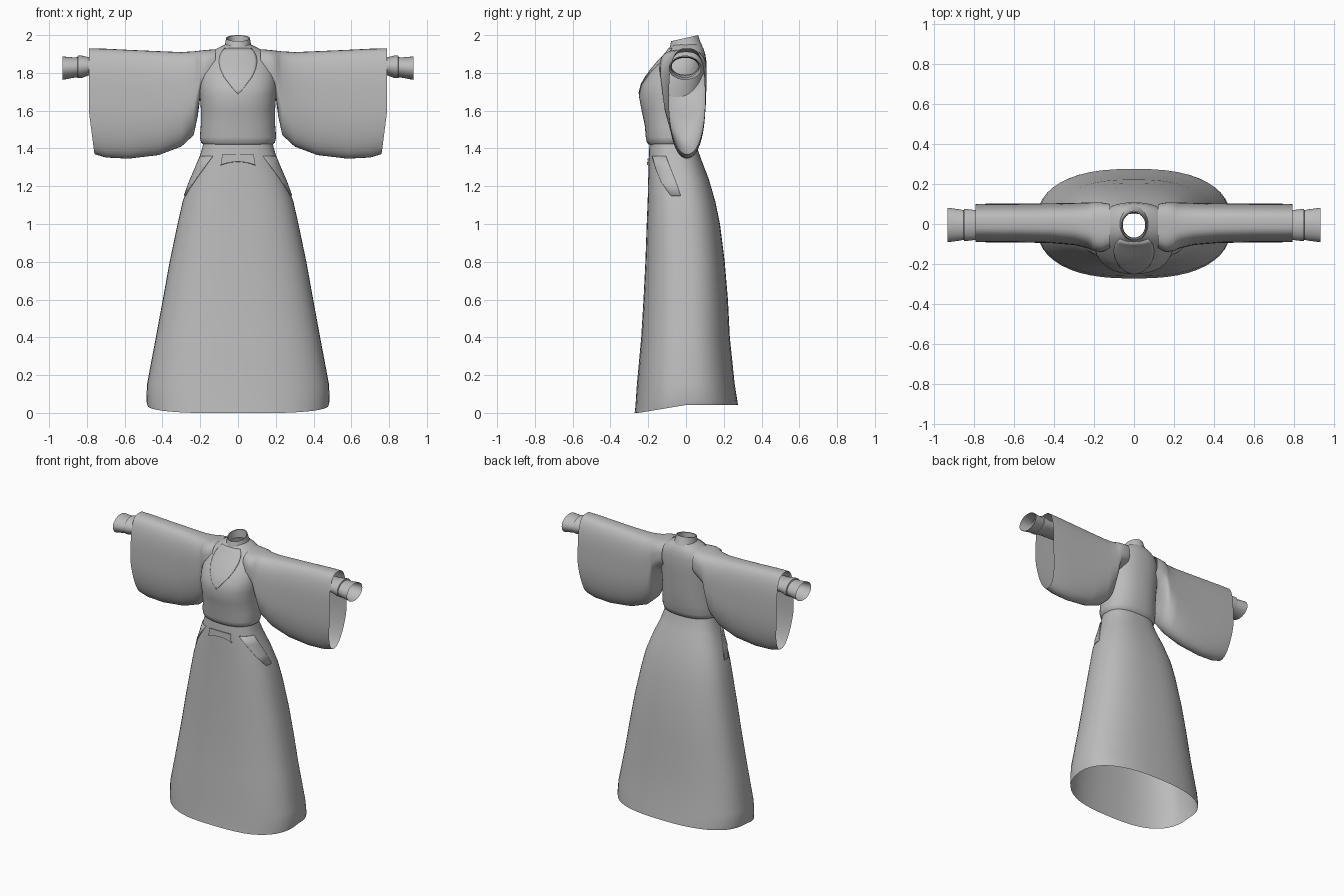
import bpy, bmesh, math

if "Cube" in bpy.data.objects:
    bpy.data.objects.remove(bpy.data.objects["Cube"])

cloth = bpy.data.materials.new("grey_cloth")
cloth.diffuse_color = (0.5, 0.5, 0.5, 1)
cloth.use_nodes = True
cloth.node_tree.nodes["Principled BSDF"].inputs["Base Color"].default_value = cloth.diffuse_color

# rows: height, half width, front y, back y
SKIRT = [(0.0, .48, -.272, .275), (.03, .485, -.268, .272), (.15, .482, -.26, .258),
         (.4, .435, -.237, .232), (.6, .398, -.225, .222), (.8, .362, -.215, .205),
         (1.0, .32, -.208, .18), (1.12, .293, -.203, .155), (1.24, .25, -.2, .12),
         (1.33, .212, -.198, .085), (1.40, .19, -.195, .06), (1.45, .18, -.19, .05)]
TORSO = [(1.42, .18, -.195, .05), (1.43, .195, -.207, .065), (1.46, .202, -.213, .075),
         (1.52, .197, -.218, .085), (1.6, .196, -.235, .095), (1.68, .202, -.25, .10),
         (1.74, .205, -.235, .105), (1.8, .20, -.2, .108), (1.86, .185, -.148, .108),
         (1.9, .16, -.11, .102), (1.93, .11, -.088, .092), (1.95, .068, -.07, .075)]
# sleeve rows: x, top z, bottom z, front y, back y
SLEEVE = [(.12, 1.925, 1.74, -.12, .10), (.16, 1.922, 1.71, -.14, .107), (.2, 1.918, 1.67, -.135, .108),
          (.213, 1.916, 1.57, -.128, .108), (.235, 1.914, 1.47, -.12, .107), (.3, 1.91, 1.41, -.105, .105),
          (.42, 1.915, 1.365, -.095, .103), (.58, 1.922, 1.346, -.092, .102),
          (.7, 1.928, 1.352, -.092, .102), (.79, 1.93, 1.37, -.09, .10)]
SIDES = 48


def spow(v, n):
    return math.copysign(abs(v) ** (2 / n), v)


def finish(name, verts, faces, angle=50):
    mesh = bpy.data.meshes.new(name)
    mesh.from_pydata(verts, [], faces)
    bm = bmesh.new()
    bm.from_mesh(mesh)
    bmesh.ops.recalc_face_normals(bm, faces=bm.faces)
    bm.to_mesh(mesh)
    bm.free()
    mesh.materials.append(cloth)
    obj = bpy.data.objects.new(name, mesh)
    bpy.context.collection.objects.link(obj)
    bpy.ops.object.select_all(action='DESELECT')
    obj.select_set(True)
    bpy.context.view_layer.objects.active = obj
    bpy.ops.object.shade_smooth_by_angle(angle=math.radians(angle))
    return obj


def loft(name, rings, closed=True):
    n = len(rings[0])
    faces = [(r * n + i, r * n + (i + 1) % n, (r + 1) * n + (i + 1) % n, (r + 1) * n + i)
             for r in range(len(rings) - 1) for i in range(n if closed else n - 1)]
    return finish(name, [p for ring in rings for p in ring], faces)


def row_at(rows, z):
    for a, b in zip(rows, rows[1:]):
        if a[0] <= z <= b[0]:
            t = (z - a[0]) / (b[0] - a[0])
            return [u + (v - u) * t for u, v in zip(a, b)]
    return rows[-1]


def body_point(row, ang, n, off=0.0):
    z, rx, yf, yb = row
    y = (yf + yb) / 2 + ((yb - yf) / 2 + off) * spow(math.sin(ang), n)
    return ((rx + off) * spow(math.cos(ang), n), y, z)


def angles():
    return [2 * math.pi * i / SIDES for i in range(SIDES)]


def drape(name, rows, n, strips, off, thick=.008):
    """Thin plate following a lofted surface; strips are (z, start angle, end angle)."""
    rings = [[body_point(row_at(rows, z), a + (b - a) * i / 12, n, off) for i in range(13)]
             for z, a, b in strips]
    obj = loft(name, rings, closed=False)
    mod = obj.modifiers.new("thickness", 'SOLIDIFY')
    mod.thickness = thick
    mod.offset = 0
    return obj


# skirt, with the hem raised towards the back
def hem(p):
    t = min(1, max(0, (p[1] + .25) / .25))
    return (p[0], p[1], p[2] + .042 * t * max(0, 1 - p[2] / .15))


loft("skirt", [[hem(body_point(r, a, 2.5)) for a in angles()] for r in SKIRT])

# bodice
loft("bodice", [[body_point(r, a, 2.3) for a in angles()] for r in TORSO])


# neckline panel on the chest
def front_span(z, x):
    a = math.acos((x / row_at(TORSO, z)[1]) ** (2.3 / 2))
    return (z, -math.pi + a, -a)


drape("neckline_panel", TORSO, 2.3,
      [front_span(z, x) for z, x in [(1.69, .003), (1.71, .022), (1.74, .045), (1.78, .075), (1.82, .093),
                                     (1.86, .1), (1.89, .095), (1.91, .085), (1.93, .07)]], .002, .006)

# standing collar, tilted forward
collar = []
for rx, yf, yb, zf, zb in [(.078, -.092, .088, 1.915, 1.94), (.068, -.084, .076, 1.945, 1.965),
                           (.063, -.078, .064, 1.968, 2.0), (.058, -.072, .058, 1.967, 1.998),
                           (.056, -.068, .056, 1.92, 1.94)]:
    collar.append([(rx * math.cos(a), (yf + yb) / 2 + (yb - yf) / 2 * math.sin(a),
                    (zf + zb) / 2 + (zb - zf) / 2 * math.sin(a)) for a in angles()])
loft("collar", collar)

# waist knot: arched plate on the skirt front
knot, N = [], 12
for i in range(N + 1):
    x = -.092 + .184 * i / N
    arch = 1 - (x / .092) ** 2
    w = 1 - .12 * abs(x) / .092
    knot.append([(x * .9, -.194, 1.368), (x * .9, -.204, 1.37), (x, -.206, 1.312 + .018 * arch),
                 (x, -.194, 1.31 + .018 * arch)])
loft("waist_knot", knot)

for side, label in ((1, "left"), (-1, "right")):
    # hanging sleeve, narrower towards the bottom
    rings = []
    for x, zt, zb, yf, yb in SLEEVE:
        ring = []
        for a in angles():
            n = 3.0 if math.sin(a) > 0 else 2.15
            zc = zt - min(.29, (zt - zb) / 2)
            z = zc + (zt - zc if math.sin(a) > 0 else zc - zb) * spow(math.sin(a), n)
            y = (yf + yb) / 2 + (yb - yf) / 2 * spow(math.cos(a), n)
            cut = .03 * max(0, (1.6 - z) / .23) if x > .75 else 0
            ring.append((side * (x - cut), y, z))
        rings.append(ring)
    loft(label + "_sleeve", rings)

    # layered wrist cuff, open at the end
    rings = [[(side * x, -.005 + ry * math.cos(a), zc + rz * math.sin(a)) for a in angles()]
             for x, ry, rz, zc in [(.6, .07, .045, 1.835), (.79, .074, .048, 1.835), (.83, .079, .06, 1.832),
                                   (.848, .08, .06, 1.832), (.85, .074, .053, 1.83),
                                   (.87, .078, .054, 1.828), (.93, .086, .062, 1.825)]]
    loft(label + "_cuff", rings)

    # triangular hip vent flap
    strips = []
    for z, a, b in [(1.36, -.95, -.25), (1.30, -.75, -.15), (1.22, -.5, -.05), (1.15, -.22, .0)]:
        strips.append((z, a, b) if side > 0 else (z, math.pi - a, math.pi - b))
    drape(label + "_hip_flap", SKIRT, 2.5, strips, .002, .006)
